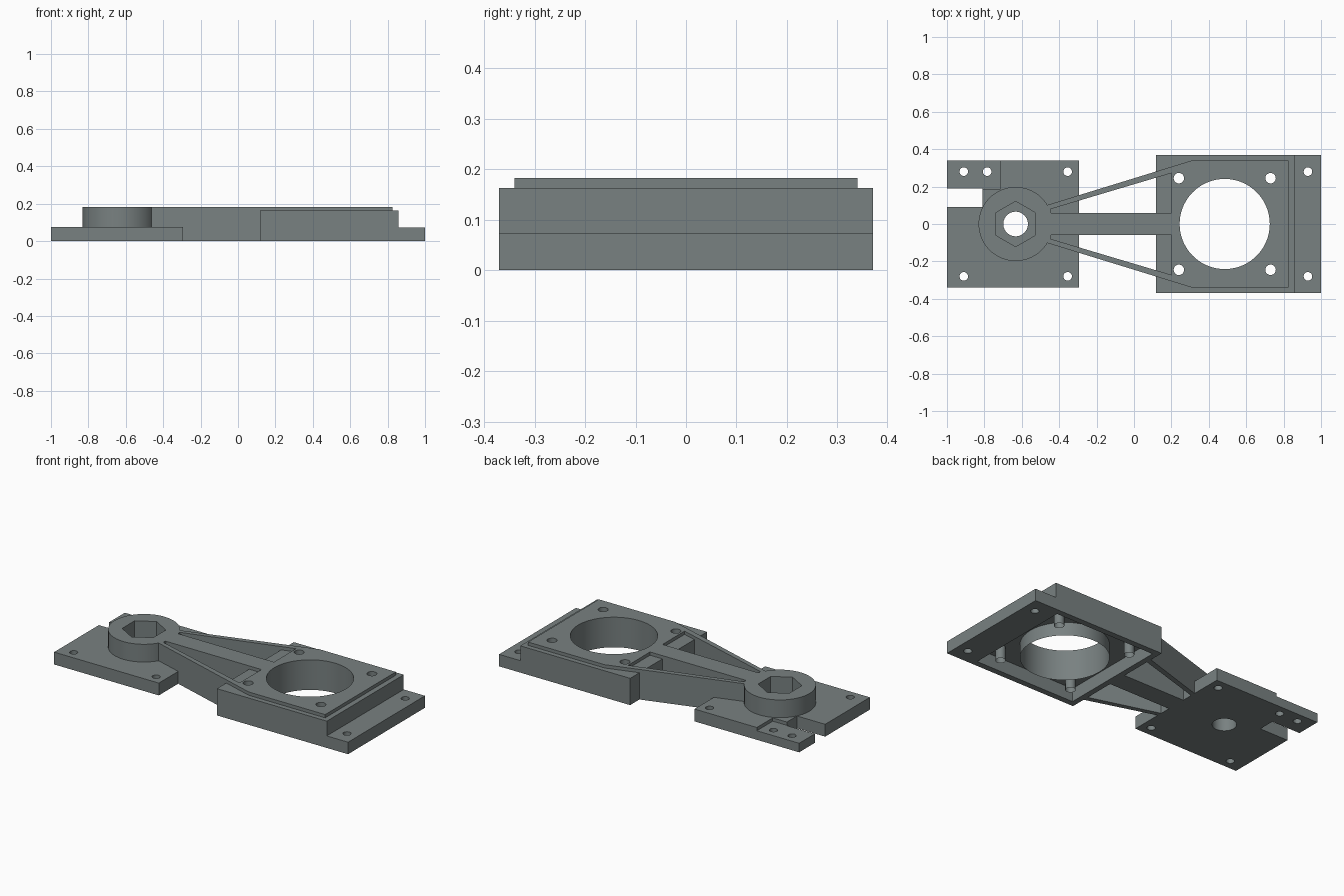
import bpy, bmesh, math

if "Cube" in bpy.data.objects:
    bpy.data.objects.remove(bpy.data.objects["Cube"])

grey = bpy.data.materials.new("slate_grey")
grey.diffuse_color = (0.19, 0.22, 0.22, 1)
grey.use_nodes = True
grey.node_tree.nodes["Principled BSDF"].inputs["Base Color"].default_value = grey.diffuse_color


def prism(name, pts, z0, z1):
    """Extrude a flat outline from z0 to z1."""
    bm = bmesh.new()
    face = bm.faces.new([bm.verts.new((x, y, z0)) for x, y in pts])
    new = bmesh.ops.extrude_face_region(bm, geom=[face])["geom"]
    for v in new:
        if isinstance(v, bmesh.types.BMVert):
            v.co.z = z1
    bmesh.ops.recalc_face_normals(bm, faces=bm.faces)
    me = bpy.data.meshes.new(name)
    bm.to_mesh(me)
    bm.free()
    me.materials.append(grey)
    ob = bpy.data.objects.new(name, me)
    bpy.context.collection.objects.link(ob)
    return ob


def box(name, x0, x1, y0, y1, z0, z1):
    return prism(name, [(x0, y0), (x1, y0), (x1, y1), (x0, y1)], z0, z1)


def ring(cx, cy, r, n, turn=0.0):
    return [(cx + r * math.cos(turn + math.tau * i / n),
             cy + r * math.sin(turn + math.tau * i / n)) for i in range(n)]


def combine(target, tool, op):
    """Apply a boolean and remove the tool."""
    mod = target.modifiers.new("bool", 'BOOLEAN')
    mod.operation, mod.object, mod.solver = op, tool, 'EXACT'
    bpy.context.view_layer.objects.active = target
    bpy.ops.object.modifier_apply(modifier=mod.name)
    bpy.data.objects.remove(tool)


def cut(target, tool):
    combine(target, tool, 'DIFFERENCE')


BOSS_X, BORE_X, TOP = -0.633, 0.485, 0.183
CEILING = 0.08

# Tapered arm widening into the raised pad, with two slots between ribs
arm = prism("arm", [(-0.56, -0.072), (0.31, -0.34), (0.825, -0.34),
                    (0.825, 0.34), (0.31, 0.34), (-0.56, 0.072)], 0, TOP)
for s in (-1, 1):
    cut(arm, prism("slot", [(-0.45, s * 0.06), (0.2, s * 0.06),
                            (0.2, s * 0.272), (-0.445, s * 0.08)], -0.1, 0.3))

# Base plate with a side notch and a lowered tab
plate = box("base_plate", -1, -0.295, -0.34, 0.34, 0, 0.075)
cut(plate, box("notch", -1.1, -0.81, 0.09, 0.19, -0.1, 0.3))
cut(plate, box("tab_step", -1.1, -0.715, 0.187, 0.4, 0.055, 0.3))
for x, y in [(-0.91, 0.28), (-0.785, 0.28), (-0.355, 0.28),
             (-0.355, -0.28), (-0.91, -0.28)]:
    cut(plate, prism("bolt_hole", ring(x, y, 0.023, 24), -0.1, 0.3))

# Motor block with end flange
block = box("motor_block", 0.117, 0.857, -0.37, 0.37, 0, 0.163)
combine(block, box("flange", 0.6, 1, -0.37, 0.37, 0, 0.073), 'UNION')

# Join the parts with the round boss
bracket = plate
bracket.name = "bracket"
combine(bracket, prism("boss", ring(BOSS_X, 0, 0.198, 64), 0, TOP), 'UNION')
combine(bracket, arm, 'UNION')
combine(bracket, block, 'UNION')

# Hex recess and shaft hole in the boss
cut(bracket, prism("hex", ring(BOSS_X, 0, 0.121, 6, math.pi / 6), 0.075, 0.3))
cut(bracket, prism("shaft", ring(BOSS_X, 0, 0.066, 40), -0.1, 0.3))

# Motor pocket below, large bore, screw holes and flange holes
cut(bracket, box("pocket", BORE_X - 0.334, BORE_X + 0.334,
                 -0.334, 0.334, -0.1, CEILING))
holes = [(BORE_X, 0, 0.241, 72)]
holes += [(BORE_X + a * 0.245, b * 0.245, 0.028, 24) for a in (-1, 1) for b in (-1, 1)]
for x, y, r, n in holes + [(0.93, s * 0.28, 0.023, 24) for s in (-1, 1)]:
    cut(bracket, prism("hole", ring(x, y, r, n), -0.1, 0.3))

# Inward-facing sleeves continuing the motor holes down through the pocket
bm = bmesh.new()
for x, y, r, n in holes:
    lo = [bm.verts.new((px, py, 0)) for px, py in ring(x, y, r, n)]
    hi = [bm.verts.new((px, py, CEILING)) for px, py in ring(x, y, r, n)]
    for i in range(n):
        j = (i + 1) % n
        bm.faces.new((lo[j], lo[i], hi[i], hi[j]))
me = bpy.data.meshes.new("hole_sleeves")
bm.to_mesh(me)
bm.free()
me.materials.append(grey)
sleeves = bpy.data.objects.new("hole_sleeves", me)
bpy.context.collection.objects.link(sleeves)

# Smooth round walls, keep edges sharp
for ob in (bracket, sleeves):
    bpy.ops.object.select_all(action='DESELECT')
    ob.select_set(True)
    bpy.context.view_layer.objects.active = ob
    bpy.ops.object.shade_smooth_by_angle(angle=math.radians(30))
